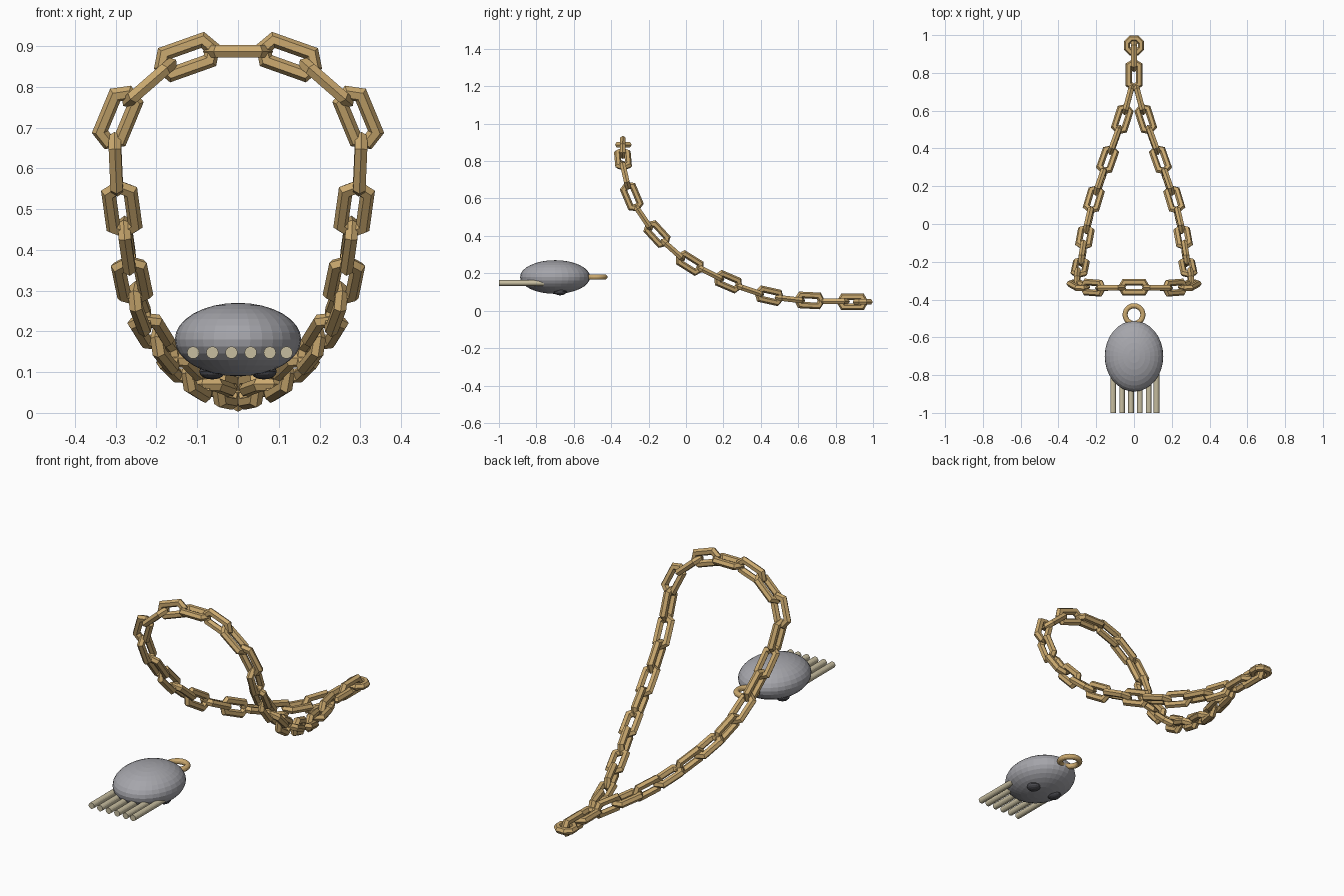
import bpy, bmesh, math
from mathutils import Vector, Matrix

if "Cube" in bpy.data.objects:
    bpy.data.objects.remove(bpy.data.objects["Cube"])


def material(name, rgb):
    m = bpy.data.materials.new(name)
    m.diffuse_color = (*rgb, 1)
    m.use_nodes = True
    m.node_tree.nodes["Principled BSDF"].inputs["Base Color"].default_value = m.diffuse_color
    return m


gold = material("gold", (0.60, 0.40, 0.16))
silver = material("silver", (0.38, 0.38, 0.41))
ivory = material("ivory", (0.57, 0.51, 0.35))
dark = material("dark_grey", (0.07, 0.07, 0.08))


def loop_mesh(points, radius, sides=6):
    """Closed mitred tube around a flat convex loop centred on the origin."""
    bm = bmesh.new()
    n = len(points)
    rings = []
    for i, p in enumerate(points):
        p = Vector(p)
        a = (p - Vector(points[i - 1])).normalized()
        b = (Vector(points[(i + 1) % n]) - p).normalized()
        t = (a + b).normalized()
        out = Vector((t.y, -t.x)) / max(t.dot(a), 0.3)
        ring = []
        for k in range(sides):
            ang = 2 * math.pi * k / sides
            q = p + out * radius * math.cos(ang)
            ring.append(bm.verts.new((q.x, q.y, radius * math.sin(ang))))
        rings.append(ring)
    for i in range(n):
        r, s = rings[i], rings[(i + 1) % n]
        for k in range(sides):
            j = (k + 1) % sides
            bm.faces.new((r[k], s[k], s[j], r[j]))
    bmesh.ops.recalc_face_normals(bm, faces=bm.faces)
    me = bpy.data.meshes.new("loop")
    bm.to_mesh(me)
    bm.free()
    me.materials.append(gold)
    return me


def place(name, mesh, matrix):
    ob = bpy.data.objects.new(name, mesh)
    bpy.context.collection.objects.link(ob)
    ob.matrix_world = matrix
    return ob


# Chain links: elongated hexagons along half of the loop, mirrored across x
link_mesh = loop_mesh([(0.066, 0), (0.05, 0.027), (-0.05, 0.027),
                       (-0.066, 0), (-0.05, -0.027), (0.05, -0.027)], 0.0175)
path = [Vector(p) for p in (
    (0, -0.335, 0.887), (0.125, -0.338, 0.873), (0.217, -0.337, 0.81),
    (0.295, -0.325, 0.725), (0.30, -0.29, 0.61), (0.285, -0.23, 0.50),
    (0.272, -0.155, 0.41), (0.26, -0.07, 0.325), (0.24, 0.02, 0.255),
    (0.213, 0.13, 0.20), (0.178, 0.225, 0.155), (0.14, 0.34, 0.11),
    (0.10, 0.445, 0.08), (0.062, 0.555, 0.062), (0.03, 0.66, 0.055),
    (0, 0.79, 0.05), (0, 0.89, 0.047), (0, 0.95, 0.047))]
for i in range(len(path) - 1):
    prev = path[i - 1] if i else Vector((-0.125, -0.338, 0.873))
    t = path[i + 1] - prev
    if i >= 15:
        t = Vector((0, 1, 0))
    t.normalize()
    # even links stand out of the loop's curved sheet, odd links lie in it
    sheet = Vector((0, 1, 0)) if i < 3 else Vector((0, -t.z, t.y))
    sheet = (sheet - t * sheet.dot(t)).normalized()
    wide = sheet if i % 2 == 0 else sheet.cross(t)
    for side in ((1, -1) if 0 < i < 15 else (1,)):
        x, y, c = t.copy(), wide.copy(), path[i].copy()
        for v in (x, y, c):
            v.x *= side
        z = x.cross(y)
        m = Matrix((x, y, z)).transposed().to_4x4()
        place("chain_link", link_mesh, Matrix.Translation(c) @ m)


def circle(r, n):
    return [(r * math.cos(2 * math.pi * (k + 0.5) / n),
             r * math.sin(2 * math.pi * (k + 0.5) / n)) for k in range(n)]


# End ring of the chain and hanging ring of the pendant
place("end_ring", loop_mesh(circle(0.040, 8), 0.0165),
      Matrix.Translation((0, 0.945, 0.047)))
place("pendant_ring", loop_mesh(circle(0.047, 32), 0.0135, 12),
      Matrix.Translation((0, -0.48, 0.18)))


def ellipsoid(name, loc, size, mat, seg):
    bpy.ops.mesh.primitive_uv_sphere_add(segments=seg, ring_count=seg // 2,
                                         radius=1, location=loc)
    ob = bpy.context.object
    ob.name = name
    ob.scale = size
    ob.data.materials.append(mat)


# Pendant body with two dark eyes underneath
ellipsoid("pendant_body", (0, -0.70, 0.18), (0.155, 0.187, 0.09), silver, 32)
for s in (1, -1):
    ellipsoid("eye", (s * 0.063, -0.673, 0.102), (0.032, 0.034, 0.02), dark, 16)

# Row of straight teeth pointing forward
for x in (-0.11, -0.063, -0.016, 0.031, 0.078, 0.119):
    bpy.ops.mesh.primitive_cylinder_add(vertices=16, radius=0.015, depth=0.24,
                                        location=(x, -0.88, 0.148),
                                        rotation=(math.pi / 2, 0, 0))
    bpy.context.object.name = "tooth"
    bpy.context.object.data.materials.append(ivory)
